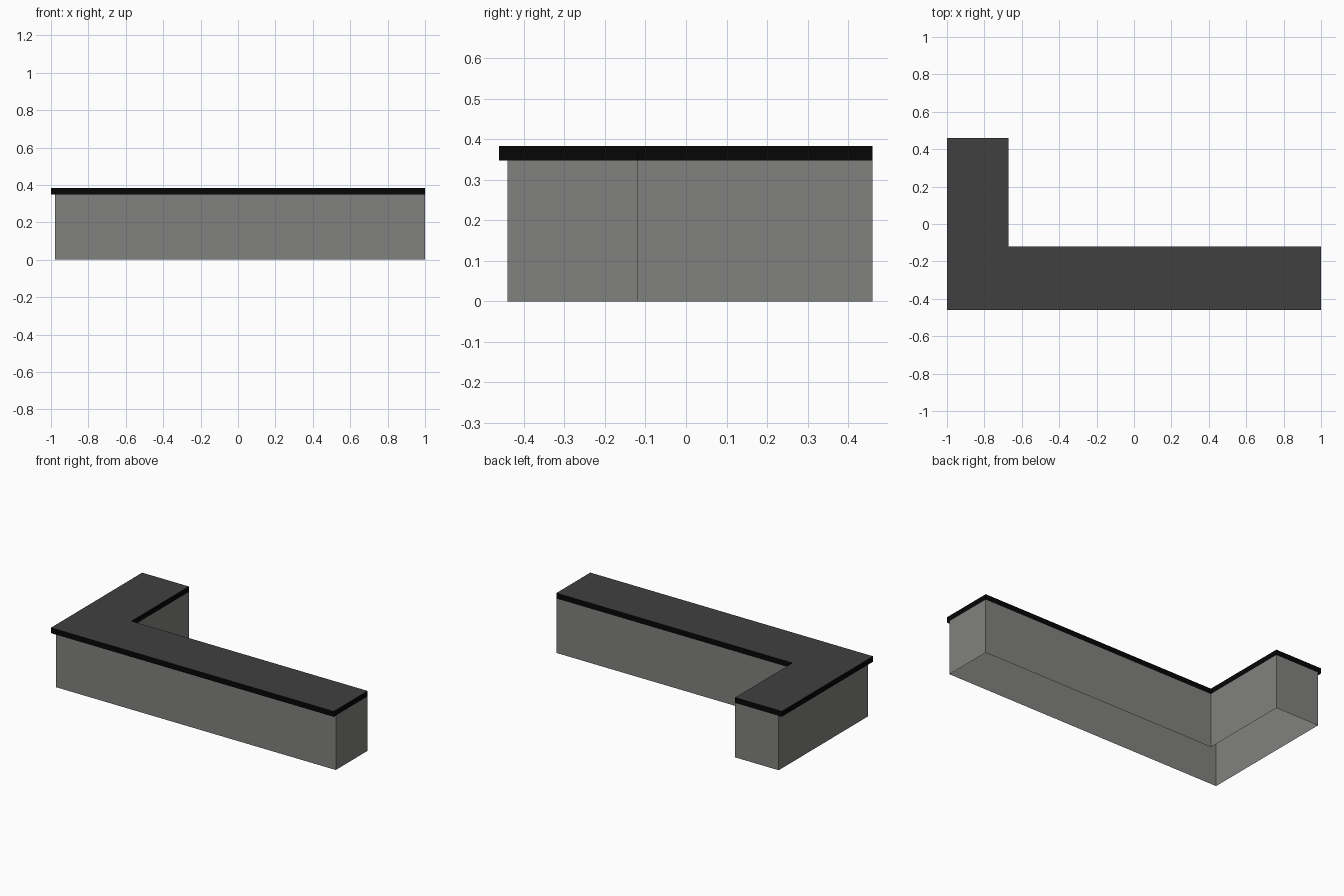
import bpy, bmesh

if "Cube" in bpy.data.objects:
    bpy.data.objects.remove(bpy.data.objects["Cube"])


def material(name, rgb):
    m = bpy.data.materials.new(name)
    m.diffuse_color = (*rgb, 1)
    m.use_nodes = True
    m.node_tree.nodes["Principled BSDF"].inputs["Base Color"].default_value = m.diffuse_color
    return m


stone = material("warm grey panel", (0.22, 0.22, 0.211))
dark = material("dark grey worktop", (0.051, 0.051, 0.051))
black = material("black edging", (0.0018, 0.0018, 0.0018))

INNER_X, INNER_Y = -0.67, -0.119   # inside corner of the L
RIGHT, BACK = 1.0, 0.46            # ends shared by base and worktop


def l_prism(name, left, front, z0, z1, mats, caps=True):
    """Extrude an L-shaped outline from z0 to z1, with or without end caps."""
    outline = [(left, front), (RIGHT, front), (RIGHT, INNER_Y),
               (INNER_X, INNER_Y), (INNER_X, BACK), (left, BACK)]
    bm = bmesh.new()
    face = bm.faces.new([bm.verts.new((x, y, z0)) for x, y in outline])
    ext = bmesh.ops.extrude_face_region(bm, geom=[face], use_keep_orig=True)
    verts = [g for g in ext["geom"] if isinstance(g, bmesh.types.BMVert)]
    bmesh.ops.translate(bm, vec=(0, 0, z1 - z0), verts=verts)
    bmesh.ops.recalc_face_normals(bm, faces=bm.faces)
    # upward faces take the last material
    for f in bm.faces:
        f.material_index = len(mats) - 1 if f.normal.z > 0.5 else 0
    if not caps:
        flat = [f for f in bm.faces if abs(f.normal.z) > 0.5]
        bmesh.ops.delete(bm, geom=flat, context="FACES_ONLY")
    mesh = bpy.data.meshes.new(name)
    bm.to_mesh(mesh)
    bm.free()
    for m in mats:
        mesh.materials.append(m)
    ob = bpy.data.objects.new(name, mesh)
    bpy.context.collection.objects.link(ob)
    return ob


# Counter walls, open underneath, set back under the worktop on front and left
l_prism("counter_base", -0.978, -0.44, 0.0, 0.348, [stone], caps=False)
# Worktop slab with black edges and a dark grey surface
l_prism("worktop", -1.0, -0.461, 0.348, 0.383, [black, dark])
